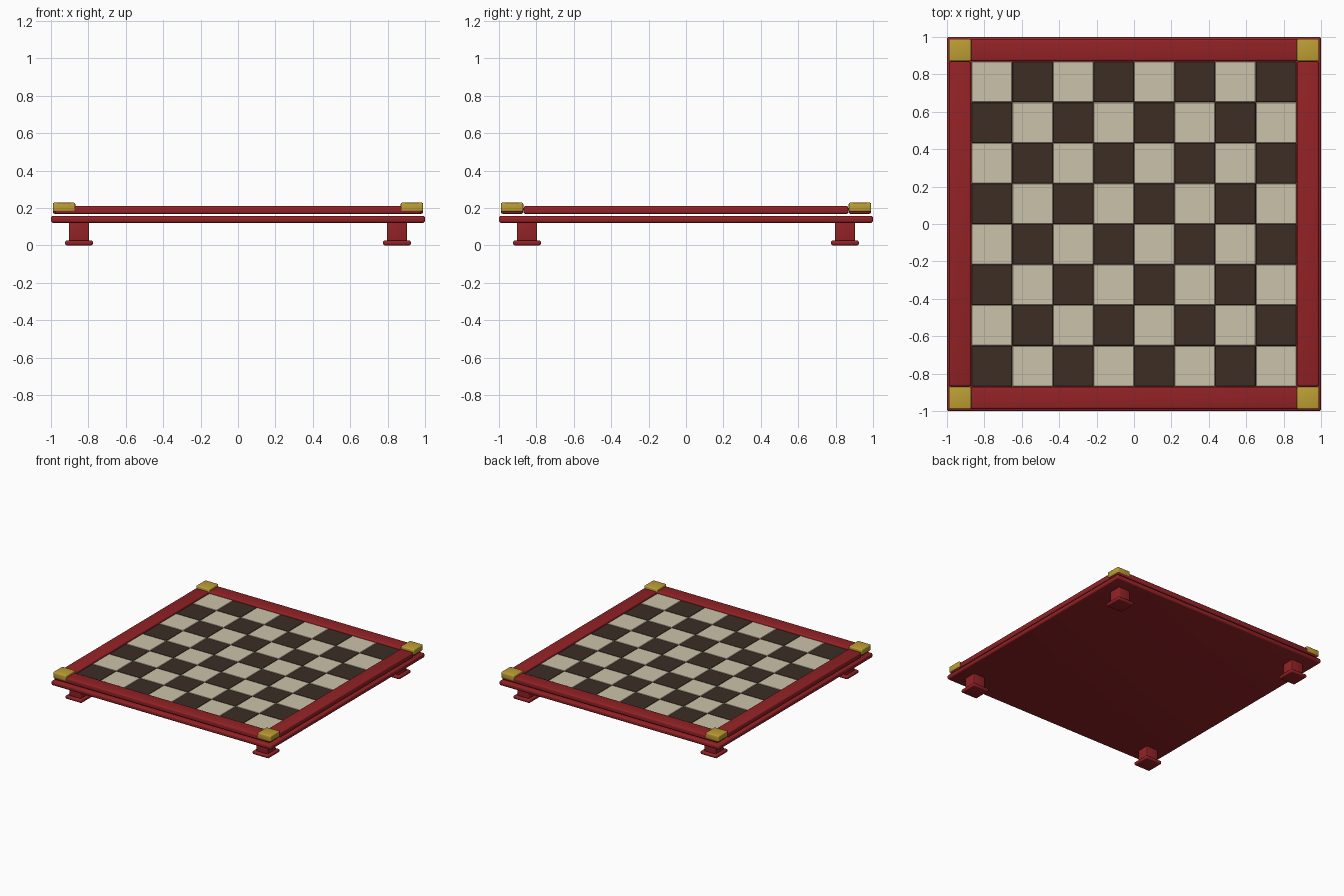
import bpy
import bmesh
from mathutils import Matrix, Vector

cube = bpy.data.objects.get("Cube")
if cube:
    bpy.data.objects.remove(cube, do_unlink=True)


def material(name, rgb):
    mat = bpy.data.materials.new(name)
    mat.use_nodes = True
    colour = (*rgb, 1.0)
    mat.diffuse_color = colour
    mat.node_tree.nodes["Principled BSDF"].inputs["Base Color"].default_value = colour
    return mat


RED = material("dark red lacquer", (0.29, 0.016, 0.019))
GOLD = material("gold", (0.51, 0.34, 0.034))
CREAM = material("cream", (0.60, 0.54, 0.40))
BROWN = material("dark brown", (0.046, 0.026, 0.018))


def boxes(name, mat, specs, bevel, segments=3):
    """One object made of bevelled boxes, each given as (centre, size)."""
    bm = bmesh.new()
    for centre, size in specs:
        bmesh.ops.create_cube(
            bm, size=1, matrix=Matrix.Translation(centre) @ Matrix.Diagonal((*size, 1)))
    mesh = bpy.data.meshes.new(name)
    bm.to_mesh(mesh)
    bm.free()
    mesh.materials.append(mat)
    obj = bpy.data.objects.new(name, mesh)
    bpy.context.collection.objects.link(obj)
    mod = obj.modifiers.new("rounded edges", "BEVEL")
    mod.width = bevel
    mod.segments = segments
    bpy.ops.object.select_all(action="DESELECT")
    obj.select_set(True)
    bpy.context.view_layer.objects.active = obj
    bpy.ops.object.modifier_apply(modifier=mod.name)
    bpy.ops.object.shade_smooth_by_angle()
    return obj


def span(z0, z1, x, y, width, depth):
    return Vector((x, y, (z0 + z1) / 2)), (width, depth, z1 - z0)


# Base slab below the playing surface
boxes("base_slab", RED, [span(0.12, 0.157, 0, 0, 2, 2)], 0.012)

# Frame rails: front and back run full length, sides fit between them
RAIL = 0.93
for name, side in (("front", -1), ("back", 1)):
    boxes(name + "_rail", RED, [span(0.168, 0.21, 0, side * RAIL, 1.96, 0.118)], 0.01)
for name, side in (("right", -1), ("left", 1)):
    boxes(name + "_rail", RED, [span(0.168, 0.21, side * RAIL, 0, 0.118, 1.735)], 0.01)

# Corner caps, legs and feet
for y_name, sy in (("front", -1), ("back", 1)):
    for x_name, sx in (("right", -1), ("left", 1)):
        corner = f"{y_name}_{x_name}_"
        boxes(corner + "cap", GOLD,
              [span(0.18, 0.228, sx * RAIL, sy * RAIL, 0.12, 0.12)], 0.008)
        leg = (sx * 0.85, sy * 0.85)
        boxes(corner + "leg", RED, [span(0.015, 0.125, *leg, 0.106, 0.106)], 0.006)
        boxes(corner + "foot", RED, [span(0, 0.026, *leg, 0.148, 0.148)], 0.009)

# Chequered squares
STEP = 0.217
squares = {0: [], 1: []}
for row in range(8):
    for col in range(8):
        squares[(row + col) % 2].append(
            span(0.17, 0.197, (col - 3.5) * STEP, (row - 3.5) * STEP, STEP, STEP))
boxes("dark_squares", BROWN, squares[0], 0.003, 1)
boxes("light_squares", CREAM, squares[1], 0.003, 1)
